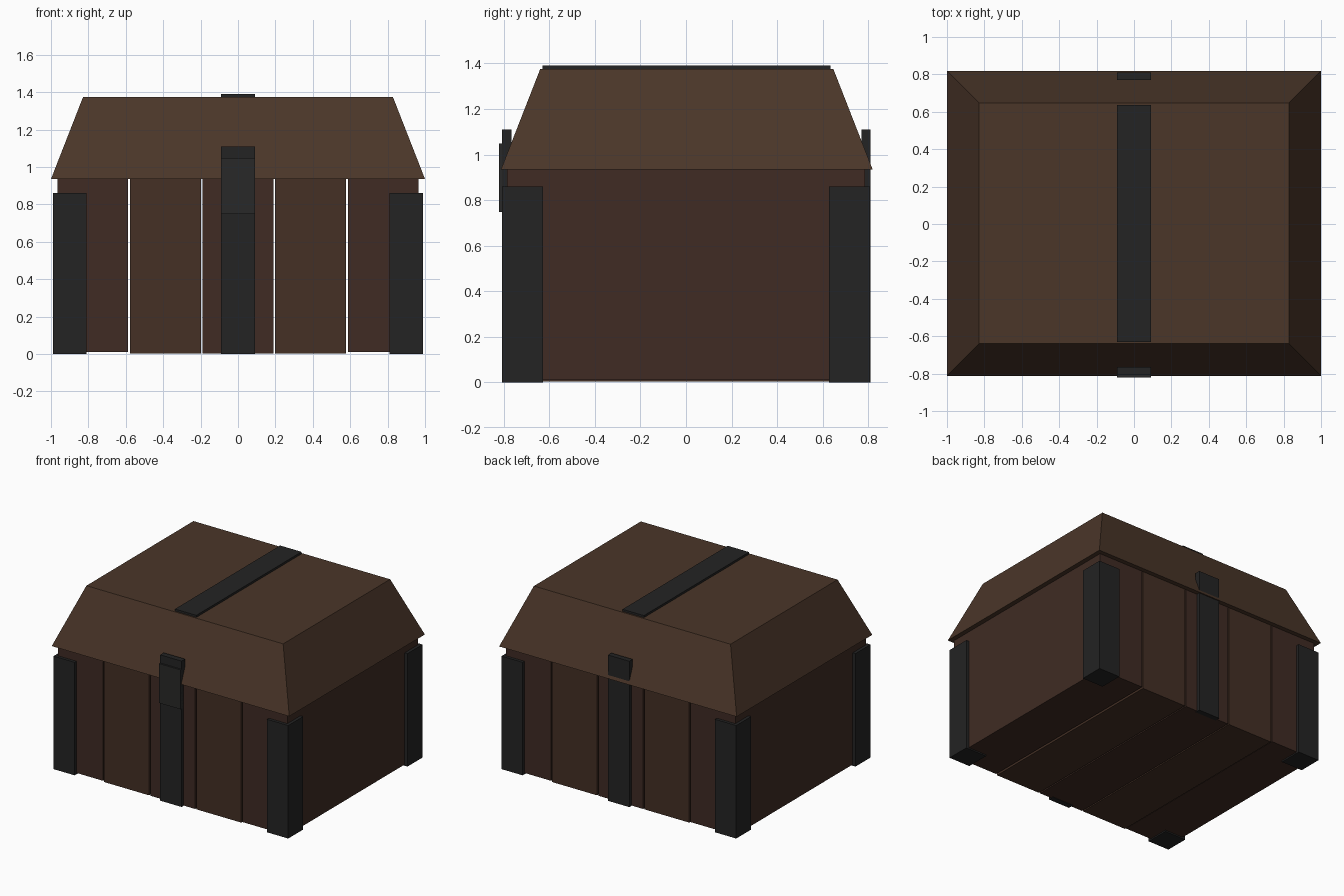
import bpy, bmesh

if "Cube" in bpy.data.objects:
    bpy.data.objects.remove(bpy.data.objects["Cube"])


def material(name, rgb):
    m = bpy.data.materials.new(name)
    m.diffuse_color = (*rgb, 1)
    m.use_nodes = True
    m.node_tree.nodes["Principled BSDF"].inputs["Base Color"].default_value = m.diffuse_color
    return m


LID = material("lid_wood", (0.07, 0.037, 0.022))
WOOD_A = material("wood_light", (0.058, 0.029, 0.018))
WOOD_B = material("wood_dark", (0.05, 0.024, 0.017))
IRON = material("iron", (0.017, 0.017, 0.017))
LATCH = material("latch_iron", (0.022, 0.022, 0.021))


def box(name, x, y, z, mat, taper=0.0):
    """Box from (min, max) ranges; taper pulls the top edges inward."""
    bm = bmesh.new()
    bmesh.ops.create_cube(bm, size=1)
    for v in bm.verts:
        top = v.co.z > 0
        inset = taper if top else 0
        v.co.x = x[1] - inset if v.co.x > 0 else x[0] + inset
        v.co.y = y[1] - inset if v.co.y > 0 else y[0] + inset
        v.co.z = z[1] if top else z[0]
    me = bpy.data.meshes.new(name)
    bm.to_mesh(me)
    bm.free()
    ob = bpy.data.objects.new(name, me)
    me.materials.append(mat)
    bpy.context.collection.objects.link(ob)
    return ob


# Body: five planks running front to back, with narrow gaps
pitch, width = 0.388, 0.378
for i in range(5):
    cx = (i - 2) * pitch
    box(f"body_plank_{i + 1}", (cx - width / 2, cx + width / 2), (-0.785, 0.785),
        (0.01 if i in (0, 4) else 0.003, 0.937), WOOD_A if i in (1, 3) else WOOD_B)

# Lid: overhanging tapered block
box("lid", (-1, 1), (-0.812, 0.819), (0.935, 1.375), LID, taper=0.172)

# Corner brackets
for sx in (-1, 1):
    for sy in (-1, 1):
        xs = sorted((sx * 0.81, sx * 0.988))
        ys = sorted((sy * 0.627, sy * 0.807))
        box("corner_bracket", xs, ys, (0, 0.86), IRON)

# Iron straps on front, back and top
box("front_strap", (-0.09, 0.09), (-0.807, -0.765), (0, 1.11), IRON)
box("back_strap", (-0.09, 0.09), (0.77, 0.81), (0, 1.11), IRON)
box("top_strap", (-0.09, 0.09), (-0.63, 0.635), (1.35, 1.391), IRON)

# Latch plate
box("latch", (-0.09, 0.09), (-0.82, -0.78), (0.748, 1.048), LATCH)
